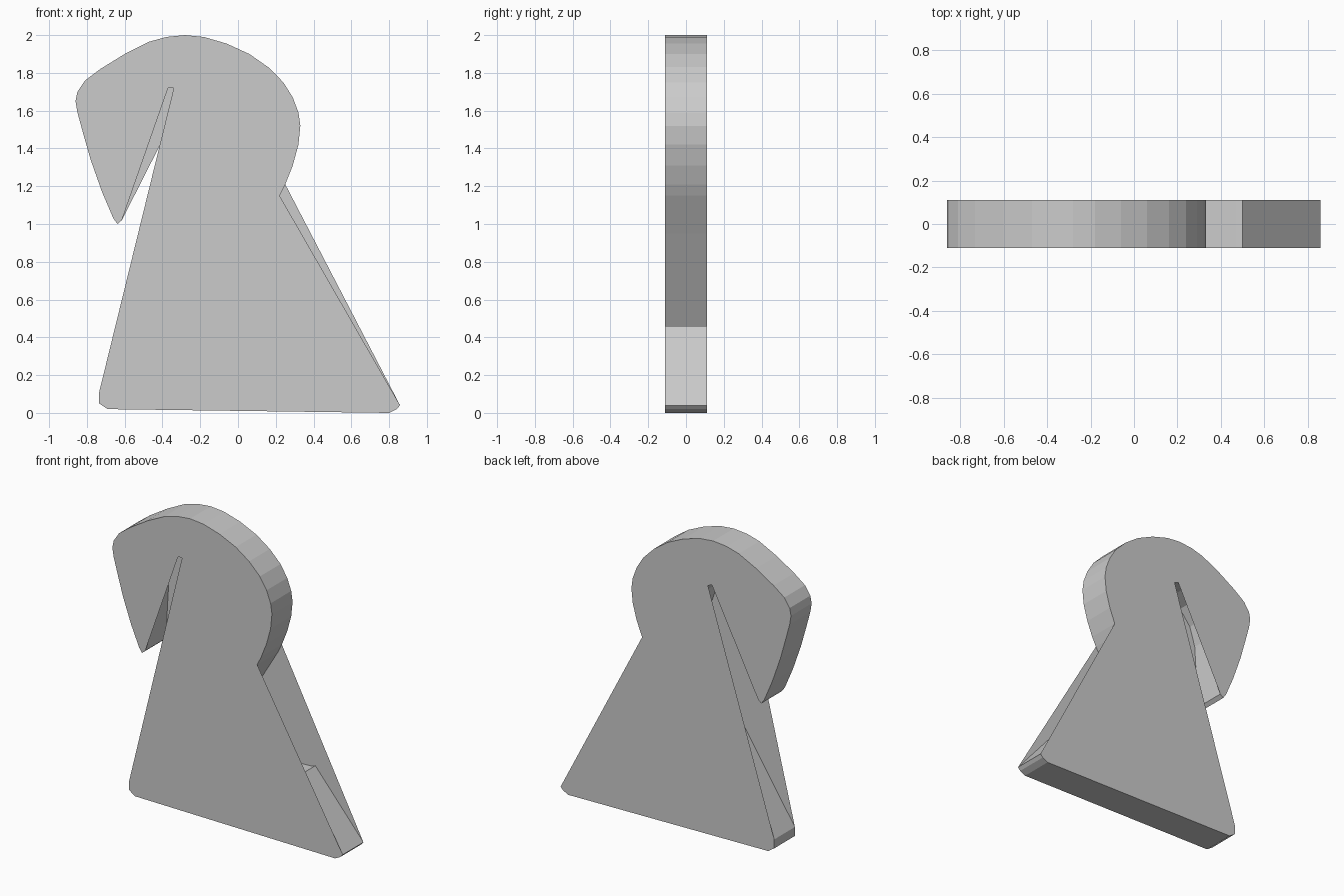
import bpy

if "Cube" in bpy.data.objects:
    bpy.data.objects.remove(bpy.data.objects["Cube"])

DEPTH = 0.11  # half thickness


def make_mesh(name, verts, faces):
    mesh = bpy.data.meshes.new(name)
    mesh.from_pydata(verts, [], faces)
    mesh.update()
    obj = bpy.data.objects.new(name, mesh)
    bpy.context.collection.objects.link(obj)
    return obj


def cap(name, outline, y):
    # flat plate, outline given clockwise as seen from the front
    pts = outline[::-1] if y < 0 else outline
    make_mesh(name, [(x, y, z) for x, z in pts], [list(range(len(pts)))])


def wall(name, outline):
    # closed ribbon running around an outline
    n = len(outline)
    verts = [(x, y, z) for y in (-DEPTH, DEPTH) for x, z in outline]
    make_mesh(name, verts, [(i, (i + 1) % n, (i + 1) % n + n, i + n) for i in range(n)])


# Outer curve of the rounded head, from the left tip to the right neck
head = [(-.638, 1.0), (-.66, 1.03), (-.72, 1.17), (-.78, 1.34), (-.82, 1.48), (-.85, 1.59),
        (-.86, 1.65), (-.85, 1.70), (-.81, 1.76), (-.73, 1.82), (-.60, 1.90),
        (-.47, 1.965), (-.38, 1.99), (-.28, 2.0), (-.18, 1.99), (-.06, 1.955),
        (.06, 1.90), (.16, 1.83), (.24, 1.75), (.29, 1.67), (.32, 1.59),
        (.33, 1.52), (.32, 1.42), (.29, 1.31), (.25, 1.21)]

# Foot, right to left
foot = [(.858, .04), (.84, .02), (.80, 0), (-.69, .02), (-.735, .05), (-.735, .11)]

tip = [(-.615, 1.02)]

# Inner stroke: right diagonal, ledge and raised end of the foot
right_inner = [(.22, 1.15), (.10, .95), (-.20, .43), (.47, .45), (.50, .46)]

# Inner stroke: left diagonal and the hollow under the head
left_inner = [(-.35, .70), (-.20, 1.0), (-.13, 1.25), (-.11, 1.45), (-.16, 1.60),
              (-.24, 1.69), (-.27, 1.70), (-.34, 1.72), (-.37, 1.72), (-.47, 1.68),
              (-.55, 1.58), (-.59, 1.45), (-.60, 1.29)]

wall("side_walls", head + right_inner + foot + left_inner + tip)

# Front and back plates span the hollows, each with its own slit
cap("front_plate", head + [(.22, 1.15)] + foot + [(-.34, 1.72), (-.37, 1.72)] + tip, -DEPTH)
cap("back_plate", head + foot + [(-.24, 1.69), (-.27, 1.70)] + tip, DEPTH)
